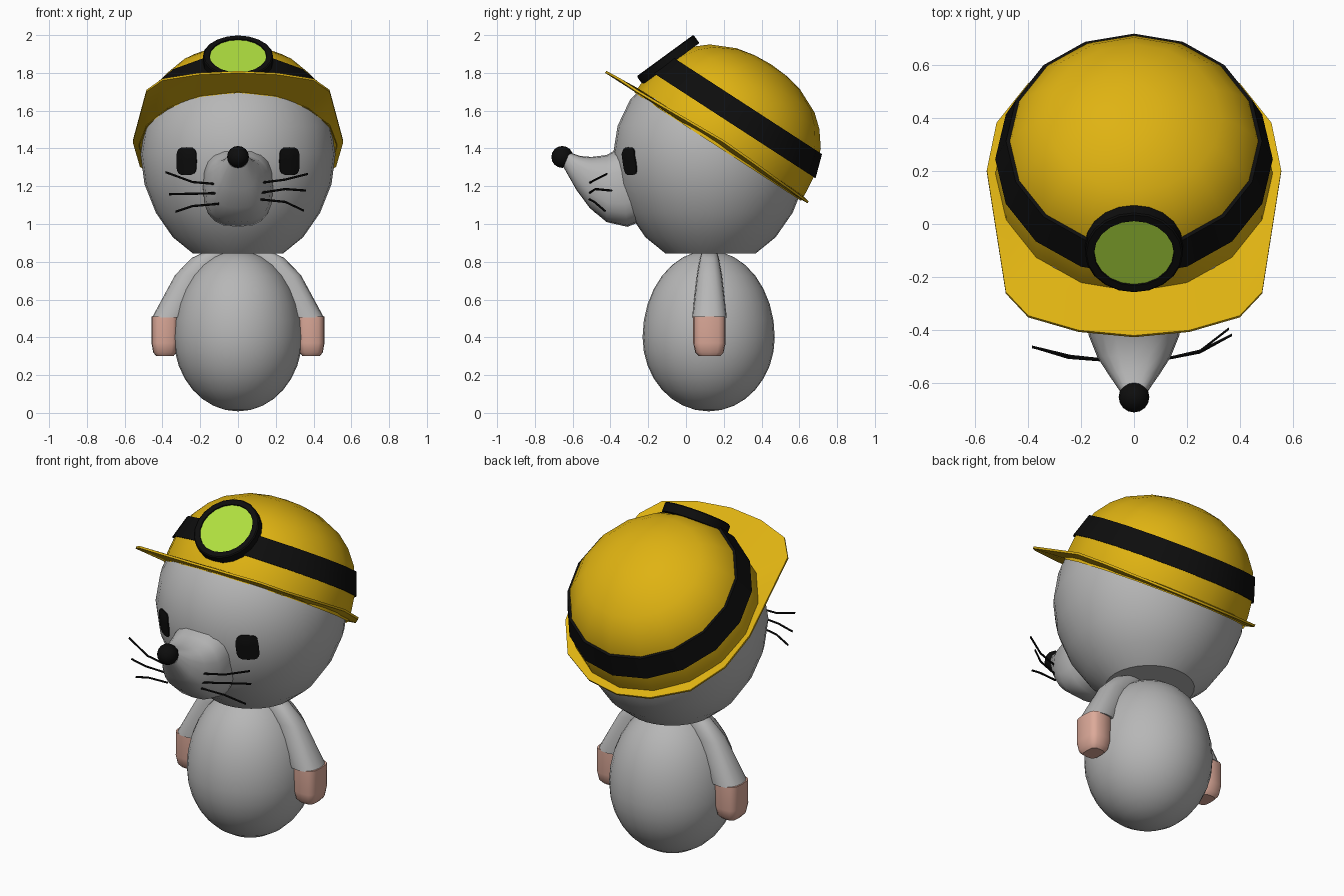
import bpy, bmesh, math
from mathutils import Vector
from mathutils.bvhtree import BVHTree

if "Cube" in bpy.data.objects:
    bpy.data.objects.remove(bpy.data.objects["Cube"])


def material(name, rgb):
    m = bpy.data.materials.new(name)
    m.diffuse_color = (*rgb, 1)
    m.use_nodes = True
    m.node_tree.nodes["Principled BSDF"].inputs["Base Color"].default_value = m.diffuse_color
    return m


GREY = material("grey fur", (0.47, 0.47, 0.47))
PINK = material("pink skin", (0.72, 0.40, 0.32))
YELLOW = material("yellow helmet", (0.74, 0.45, 0.006))
BLACK = material("black", (0.004, 0.004, 0.004))
GREEN = material("lime glass", (0.43, 0.74, 0.05))


def loft(name, rings, mat, caps=(True, True), wrap=False, angle=38):
    """Skin a row of equal-length point rings."""
    bm = bmesh.new()
    vs = [[bm.verts.new(p) for p in ring] for ring in rings]
    n = len(vs[0])
    pairs = list(zip(vs, vs[1:])) + ([(vs[-1], vs[0])] if wrap else [])
    for a, b in pairs:
        for i in range(n):
            j = (i + 1) % n
            bm.faces.new((a[i], a[j], b[j], b[i]))
    if caps[0] and not wrap:
        bm.faces.new(vs[0])
    if caps[1] and not wrap:
        bm.faces.new(vs[-1])
    bmesh.ops.remove_doubles(bm, verts=bm.verts, dist=1e-5)
    bmesh.ops.recalc_face_normals(bm, faces=bm.faces)
    me = bpy.data.meshes.new(name)
    bm.to_mesh(me)
    bm.free()
    me.materials.append(mat)
    me.shade_smooth()
    me.set_sharp_from_angle(angle=math.radians(angle))
    ob = bpy.data.objects.new(name, me)
    bpy.context.collection.objects.link(ob)
    return ob


def oval(n, rx, ry, power=1.0):
    """Superellipse outline; power below 1 makes it squarer."""
    pts = []
    for i in range(n):
        a = 2 * math.pi * i / n
        s, c = math.sin(a), -math.cos(a)
        pts.append((rx * math.copysign(abs(s) ** power, s),
                    ry * math.copysign(abs(c) ** power, c)))
    return pts


def flat_ring(n, cx, cy, z, rx, ry, power=1.0):
    return [(cx + x, cy + y, z) for x, y in oval(n, rx, ry, power)]


# Egg-shaped body
rings = []
for i in range(17):
    a = math.pi * i / 16
    z = 0.4 - math.cos(a) * (0.392 if i < 8 else 0.46)
    rings.append(flat_ring(32, 0, 0.12, z, 0.34 * math.sin(a), 0.35 * math.sin(a)))
loft("body", rings, GREY, (False, False))

# Head: ball with a flat underside
HEAD = [(0.24, 0.845), (0.345, 0.93), (0.435, 1.06), (0.495, 1.21), (0.516, 1.37),
        (0.492, 1.52), (0.425, 1.66), (0.31, 1.77), (0.16, 1.83), (0, 1.85)]
head = loft("head", [flat_ring(32, 0, 0.13, z, r, r) for r, z in HEAD], GREY, (True, False))

# Snout: rings between a top line and a bottom line (y, z), with a half width
SNOUT = [((-0.25, 1.40), (-0.20, 1.03), 0.165), ((-0.36, 1.40), (-0.31, 0.985), 0.185),
         ((-0.42, 1.365), (-0.42, 1.01), 0.172), ((-0.50, 1.355), (-0.51, 1.085), 0.138),
         ((-0.56, 1.36), (-0.58, 1.18), 0.096), ((-0.62, 1.38), (-0.648, 1.30), 0.05)]
rings = []
for (ty, tz), (by, bz), w in SNOUT:
    rings.append([(x, (ty + by) / 2 + v * (ty - by) / 2, (tz + bz) / 2 + v * (tz - bz) / 2)
                  for x, v in oval(20, w, 1, 0.75)])
loft("snout", rings, GREY)

# Nose
rings = []
for i in range(9):
    a = math.pi * i / 8
    r = 0.058 * math.sin(a)
    rings.append(flat_ring(16, 0, -0.655, 1.355 - 0.058 * math.cos(a), r, r))
loft("nose", rings, BLACK, (False, False))

# Eyes: thin plates laid on the head
bpy.context.view_layer.update()
tree = BVHTree.FromObject(head, bpy.context.evaluated_depsgraph_get())


def on_head(x, z, lift):
    hit = tree.ray_cast(Vector((x, -2, z)), Vector((0, 1, 0)))
    return hit[0] + (hit[0] - Vector((0, 0.13, 1.37))).normalized() * lift


for side, label in ((-1, "right"), (1, "left")):
    rings = [[on_head(side * 0.27 + x * s, 1.333 + z * s, lift)
              for x, z in oval(20, 0.052, 0.073, 0.55)]
             for s, lift in ((1, -0.002), (1, 0.007), (0.5, 0.007), (0, 0.007))]
    loft("eye_" + label, rings, BLACK, (False, False))

    # Sleeve and hand: centre x, height, half sizes
    sleeve = [(0.12, 0.852, 0.06, 0.04), (0.155, 0.82, 0.09, 0.05),
              (0.245, 0.73, 0.088, 0.066), (0.368, 0.505, 0.087, 0.092)]
    loft("arm_" + label, [flat_ring(16, side * cx, 0.124, z, rx, ry, 0.8)
                          for cx, z, rx, ry in sleeve], GREY)
    hand = [(0.385, 0.51, 0.073, 0.086), (0.387, 0.37, 0.071, 0.086),
            (0.387, 0.32, 0.062, 0.075), (0.387, 0.30, 0.045, 0.055)]
    loft("hand_" + label, [flat_ring(16, side * cx, 0.124, z, rx, ry, 0.6)
                           for cx, z, rx, ry in hand], PINK)

# Whiskers: three points each
WHISKERS = [
    [(-0.12, -0.515, 1.212), (-0.24, -0.50, 1.222), (-0.385, -0.465, 1.275)],
    [(-0.12, -0.515, 1.163), (-0.25, -0.505, 1.16), (-0.365, -0.47, 1.158)],
    [(-0.10, -0.515, 1.107), (-0.24, -0.50, 1.095), (-0.33, -0.48, 1.065)],
    [(0.12, -0.51, 1.218), (0.25, -0.48, 1.235), (0.37, -0.42, 1.265)],
    [(0.12, -0.51, 1.165), (0.25, -0.48, 1.185), (0.36, -0.395, 1.177)],
    [(0.12, -0.51, 1.13), (0.25, -0.485, 1.117), (0.35, -0.43, 1.07)]]
for k, pts in enumerate(WHISKERS):
    loft("whisker_%d" % (k + 1), [[(x, y + a, z + b) for a, b in oval(6, 0.006, 0.006)]
                                  for x, y, z in pts], BLACK)

# Helmet frame, tipped backwards
TILT = math.radians(33)
UP = Vector((0, math.sin(TILT), math.cos(TILT)))
BACK = Vector((0, math.cos(TILT), -math.sin(TILT)))
ORIGIN = Vector((0, 0.13, 1.35))


def hat_ring(r, h):
    return [ORIGIN + Vector((x, 0, 0)) + BACK * b + UP * h for x, b in oval(16, r, r)]


# Helmet dome
DOME = [(0.525, 0.07), (0.523, 0.13), (0.512, 0.22), (0.462, 0.36), (0.40, 0.442),
        (0.33, 0.502), (0.20, 0.562), (0.10, 0.583), (0, 0.59)]
loft("helmet_dome", [hat_ring(r, h) for r, h in DOME], YELLOW, (False, False), angle=50)

# Helmet brim: half outline from front to back, mirrored
HALF = [(0, -0.425, 1.805), (0.21, -0.405, 1.795), (0.40, -0.35, 1.765), (0.485, -0.26, 1.705),
        (0.557, 0.2, 1.437), (0.52, 0.38, 1.31), (0.40, 0.53, 1.20), (0.2, 0.62, 1.135),
        (0, 0.647, 1.115)]
outer = [Vector(p) for p in HALF]
outer += [Vector((-x, y, z)) for x, y, z in HALF[7:0:-1]]
inner = hat_ring(0.505, 0.085)
rings = [[p + UP * d for p in ring] for ring, d in
         ((inner, -0.01), (outer, -0.006), (outer, 0.006), (inner, 0.016))]
loft("helmet_brim", rings, YELLOW, wrap=True)

# Lamp strap around the dome
loft("lamp_strap", [hat_ring(r, h) for r, h in
                    ((0.49, 0.212), (0.525, 0.212), (0.484, 0.338), (0.45, 0.338))],
     BLACK, wrap=True)

# Lamp housing and lens
AXIS = Vector((0, -0.59, 0.807))
SLOPE = Vector((0, 0.807, 0.59))


def lamp_ring(r, d):
    return [Vector((x, -0.095, 1.87)) + SLOPE * v + AXIS * d for x, v in oval(20, r, r)]


loft("lamp_housing", [lamp_ring(r, d) for r, d in
                      ((0.186, -0.027), (0.186, 0.022), (0.18, 0.027), (0.151, 0.027),
                       (0.151, 0.012))], BLACK)
loft("lamp_lens", [lamp_ring(r, d) for r, d in ((0.151, 0.013), (0.15, 0.02))], GREEN)
